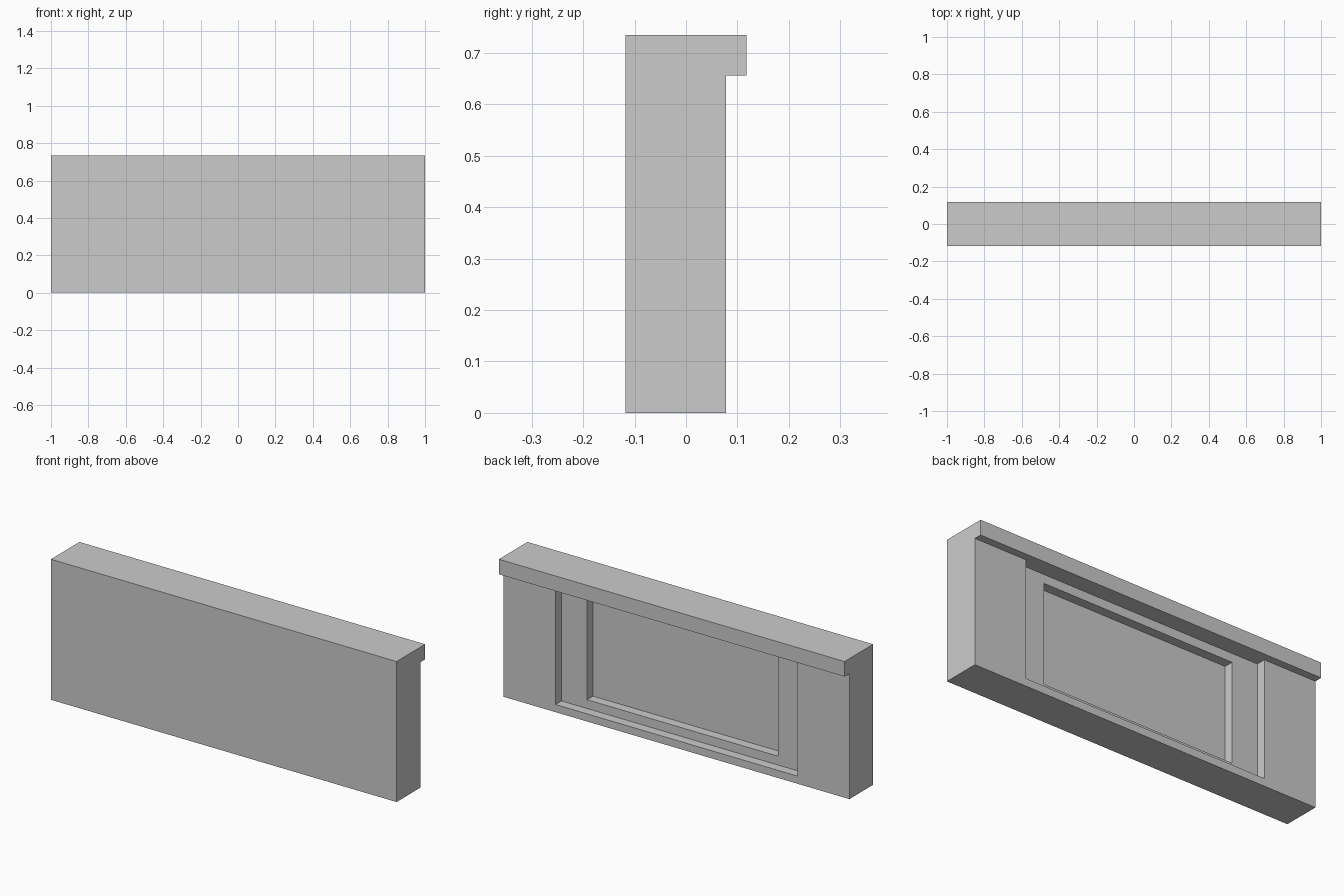
import bpy, bmesh

if "Cube" in bpy.data.objects:
    bpy.data.objects.remove(bpy.data.objects["Cube"])

HALF_LEN = 1.0
FRONT, BACK, LIP = -0.118, 0.078, 0.118   # y of front face, rear face, top ledge
LEDGE_Z, TOP = 0.656, 0.735
STEP = 0.049                              # depth of each recess step


def extrude_x(name, profile, half):
    """Extrude a closed (y, z) profile along x, centred on x = 0."""
    bm = bmesh.new()
    face = bm.faces.new([bm.verts.new((-half, y, z)) for y, z in profile])
    ext = bmesh.ops.extrude_face_region(bm, geom=[face])
    verts = [g for g in ext["geom"] if isinstance(g, bmesh.types.BMVert)]
    bmesh.ops.translate(bm, vec=(2 * half, 0, 0), verts=verts)
    bmesh.ops.recalc_face_normals(bm, faces=bm.faces)
    mesh = bpy.data.meshes.new(name)
    bm.to_mesh(mesh)
    bm.free()
    obj = bpy.data.objects.new(name, mesh)
    bpy.context.collection.objects.link(obj)
    return obj


# Wall panel with an overhanging ledge along the top of the rear
panel = extrude_x("wall_panel", [
    (FRONT, 0), (BACK, 0), (BACK, LEDGE_Z),
    (LIP, LEDGE_Z), (LIP, TOP), (FRONT, TOP)], HALF_LEN)

# Two nested rectangular recesses in the rear: half width, bottom, top, floor y
recesses = [
    ("outer_recess", 0.70, 0.04, LEDGE_Z, BACK - STEP),
    ("inner_recess", 0.552, 0.086, 0.61, BACK - 2 * STEP),
]
for name, half, z0, z1, floor in recesses:
    cutter = extrude_x(name + "_cutter", [
        (floor, z0), (0.2, z0), (0.2, z1), (floor, z1)], half)
    cutter.hide_render = True
    cutter.hide_set(True)
    cut = panel.modifiers.new(name, 'BOOLEAN')
    cut.operation = 'DIFFERENCE'
    cut.solver = 'EXACT'
    cut.object = cutter
